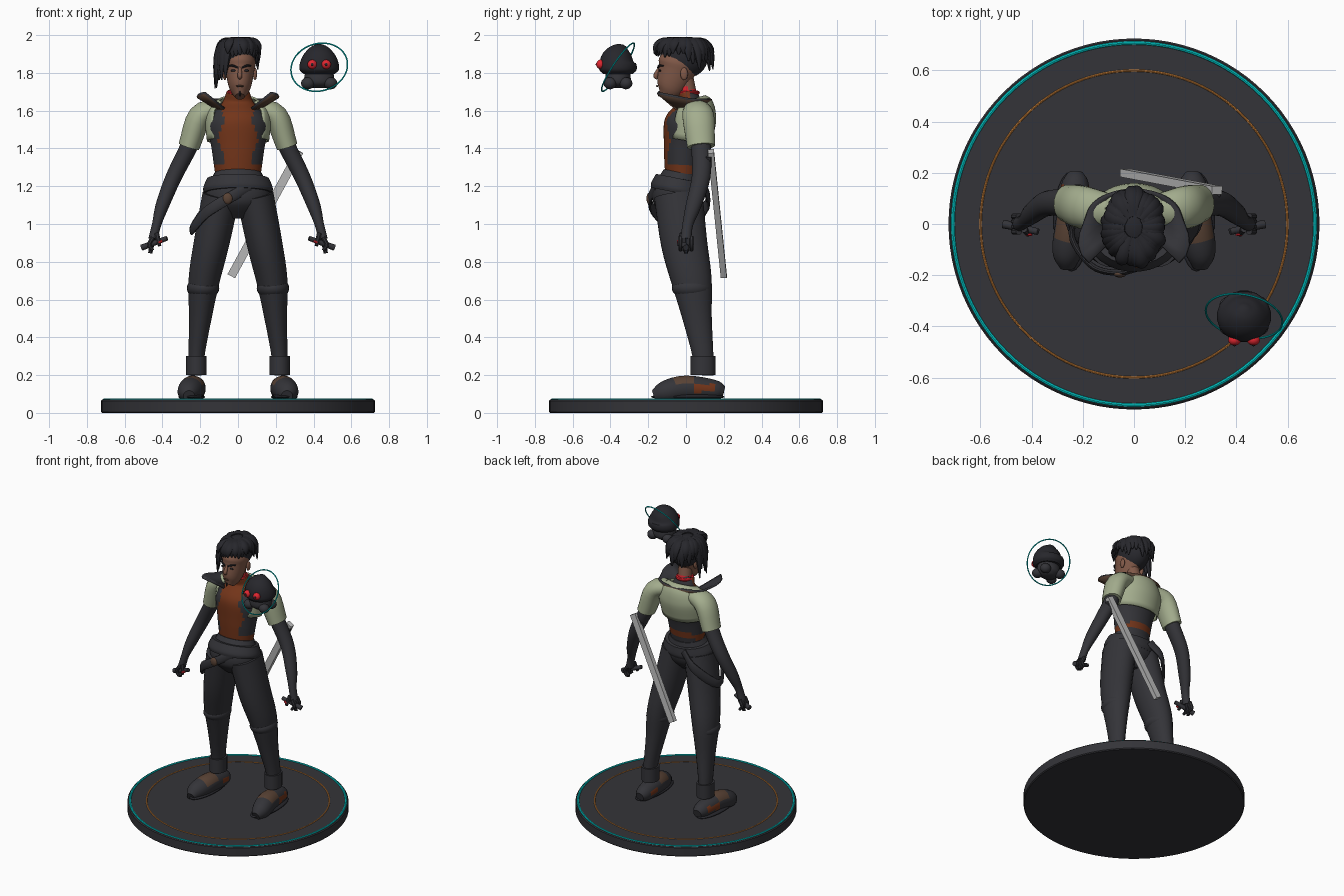
import bpy, bmesh, math, random
from mathutils import Vector, Matrix

random.seed(4)
cube = bpy.data.objects.get("Cube")
if cube:
    bpy.data.objects.remove(cube, do_unlink=True)


def material(name, red, green, blue):
    mat = bpy.data.materials.new(name)
    mat.use_nodes = True
    colour = (red, green, blue, 1)
    mat.diffuse_color = colour
    mat.node_tree.nodes["Principled BSDF"].inputs["Base Color"].default_value = colour
    return mat


CHARCOAL = material("charcoal", .034, .034, .04)
BLACK = material("hair black", .02, .02, .025)
SAGE = material("sage green", .37, .42, .27)
RUST = material("rust brown", .17, .035, .01)
SKIN = material("brown skin", .22, .1, .065)
LEATHER = material("dark leather", .1, .055, .035)
RED = material("bright red", .75, .02, .03)
CYAN = material("cyan", 0, .6, .6)
ORANGE = material("orange", .6, .22, .04)
STEEL = material("steel grey", .5, .5, .5)


def finish(name, bm, materials, rule=None):
    """Turn a bmesh into a smooth shaded object, colouring faces by a rule."""
    bmesh.ops.recalc_face_normals(bm, faces=bm.faces)
    if rule:
        for face in bm.faces:
            face.material_index = rule(face.calc_center_median())
    mesh = bpy.data.meshes.new(name)
    bm.to_mesh(mesh)
    bm.free()
    for mat in materials:
        mesh.materials.append(mat)
    part = bpy.data.objects.new(name, mesh)
    bpy.context.collection.objects.link(part)
    bpy.ops.object.select_all(action="DESELECT")
    part.select_set(True)
    bpy.context.view_layer.objects.active = part
    bpy.ops.object.shade_smooth_by_angle(angle=math.radians(40))
    return part


def spline(points, steps):
    """Smooth interpolation through the given vectors."""
    first, last = points[0], points[-1]
    padded = [first * 2 - points[1], *points, last * 2 - points[-2]]
    result = []
    for a, b, c, d in zip(padded, padded[1:], padded[2:], padded[3:]):
        for step in range(steps):
            t = step / steps
            into, out = (c - a) / 2, (d - b) / 2
            curve = b + into * t + (3 * (c - b) - 2 * into - out) * t * t
            result.append(curve + (2 * (b - c) + into + out) * t * t * t)
    return result + [last]


def tube(name, materials, rings, side=1, sides=20, steps=4, flat=1, ref=(0, 1, 0),
         rule=None, floor=None, opening=None):
    """Loft ellipses, given as (point, size), along a path. The half width along ref is size * flat."""
    rings = spline([Vector((p[0] * side, p[1], p[2], size)) for p, size in rings], steps)
    centres = [ring.to_3d() for ring in rings]
    bm = bmesh.new()
    loops = []
    for i, (ring, centre) in enumerate(zip(rings, centres)):
        ahead = centres[min(i + 1, len(centres) - 1)]
        along = (ahead - centres[max(i - 1, 0)]).normalized()
        across = Vector(ref).cross(along).normalized()
        upward = along.cross(across) * flat
        size = max(ring.w, .002)
        loop = []
        for j in range(sides):
            turn = math.tau * (j + .5) / sides
            corner = centre + (across * math.cos(turn) + upward * math.sin(turn)) * size
            if floor is not None:
                corner.z = max(corner.z, floor)
            loop.append(bm.verts.new(corner))
        loops.append(loop)
    for lower, upper in zip(loops, loops[1:]):
        for j in range(sides):
            bm.faces.new((lower[j], lower[j - 1], upper[j - 1], upper[j]))
    if opening:
        gap = [face for face in bm.faces if opening(face.calc_center_median())]
        bmesh.ops.delete(bm, geom=gap, context="FACES")
    else:
        bm.faces.new(loops[0])
        bm.faces.new(loops[-1])
    return finish(name, bm, materials, rule)


def ball(name, mat, centre, size):
    bm = bmesh.new()
    place = Matrix.Translation(centre) @ Matrix.Diagonal((*size, 1))
    bmesh.ops.create_uvsphere(bm, u_segments=24, v_segments=16, radius=1, matrix=place)
    finish(name, bm, [mat])


def hoop(name, mat, centre, radius, width, rotation=(0, 0, 0)):
    bpy.ops.mesh.primitive_torus_add(location=centre, rotation=rotation, major_radius=radius,
                                     minor_radius=width, major_segments=96, minor_segments=8)
    ring = bpy.context.object
    ring.name = name
    ring.data.materials.append(mat)
    bpy.ops.object.shade_smooth_by_angle()


# Display base with two inlaid rings
bm = bmesh.new()
bmesh.ops.create_cone(bm, cap_ends=True, segments=96, radius1=.725, radius2=.725, depth=.07,
                      matrix=Matrix.Translation((0, 0, .035)))
bevel = finish("base", bm, [CHARCOAL]).modifiers.new("edge", "BEVEL")
bevel.width = .006
hoop("base_outer_ring", CYAN, (0, 0, .068), .708, .008)
hoop("base_inner_ring", ORANGE, (0, 0, .069), .6, .005)

# Joints of the left limbs, mirrored for the right
hip, thigh, knee = (.09, -.04, 1.15), (.14, -.01, .9), (.18, .03, .7)
calf, ankle, cuff = (.2, .06, .5), (.22, .09, .3), (.22, .09, .2)
toe, instep, heel = (.26, -.17, .09), (.24, 0, .13), (.23, .2, .11)
shoulder, sleeve_end = (.2, .065, 1.57), (.26, .08, 1.41)
elbow, forearm, wrist = (.34, .08, 1.25), (.4, .04, 1.1), (.43, .01, 1)
palm = Vector((.45, 0, .92))


def shoe_colour(c):
    if c.z > .15 and -.07 < c.y < .03:
        return 1
    return 2 if .06 < c.y < .15 and .11 < c.z < .15 else 0


for side, tag in ((1, "left"), (-1, "right")):
    def limb(part, mat, *rings, **options):
        tube(f"{tag}_{part}", [mat], rings, side, **options)

    def lump(part, mat, centre, size):
        ball(f"{tag}_{part}", mat, (centre[0] * side, *centre[1:]), size)

    # Legs and shoes
    limb("trouser_leg", CHARCOAL, (hip, .1), (thigh, .095), (knee, .083), (calf, .06),
         (ankle, .043), (cuff, .043), flat=1.3)
    lump("knee_fold", CHARCOAL, (.185, .03, .66), (.086, .105, .06))
    limb("boot_cuff", CHARCOAL, (cuff, .055), (ankle, .055), flat=1.2)
    tube(tag + "_shoe", [CHARCOAL, LEATHER, RUST],
         [(toe, .03), ((.26, -.11, .11), .06), (instep, .068), ((.23, .15, .12), .055), (heel, .03)],
         side, sides=24, ref=(1, 0, 0), floor=.07, rule=shoe_colour)
    lump("sole", BLACK, (.245, .01, .085), (.07, .195, .018))

    # Arms, sleeves and hands
    limb("arm", CHARCOAL, (shoulder, .055), (sleeve_end, .047), (elbow, .043), (forearm, .036),
         (wrist, .025), (palm, .025), flat=1.15)
    limb("sleeve", SAGE, ((.1, .055, 1.61), .05), (shoulder, .065), (sleeve_end, .057), flat=1.3)
    for finger in range(4):
        knuckle = palm + Vector((0, .02 * finger - .03, .01))
        limb(f"finger_{finger}", CHARCOAL, (knuckle, .013), (knuckle + Vector((.02, 0, -.04)), .012),
             (knuckle + Vector((0, 0, -.07)), .009), sides=8)
    limb("thumb", CHARCOAL, (palm + Vector((-.02, -.02, .03)), .014), ((.415, -.04, .885), .01), sides=8)

    # Small device held in each hand
    limb("handle", CHARCOAL, ((.375, -.03, .925), .013), ((.51, 0, .875), .017), sides=10)
    limb("handle_light", RED, ((.4, -.04, .91), .008), ((.42, -.04, .9), .008), sides=8)
    limb("handle_grip", BLACK, (palm, .014), ((.465, 0, .845), .012), sides=8)

# Hips, belt and slung strap
tube("hips", [CHARCOAL], [((0, -.04, 1.03), .07), ((0, -.04, 1.1), .155), ((0, -.04, 1.17), .17),
                          ((0, -.02, 1.27), .125)], flat=.8, sides=28)
tube("belt", [CHARCOAL], [((0, -.045, 1.165), .18), ((0, -.04, 1.19), .185), ((0, -.03, 1.24), .165)],
     flat=.8, sides=28)
tube("slung_strap", [CHARCOAL], [((.06, -.16, 1.2), .011), ((-.06, -.19, 1.13), .012),
                                 ((-.17, -.16, 1.06), .012), ((-.245, -.03, .97), .012),
                                 ((-.15, .11, 1.1), .012), ((-.05, .1, 1.2), .011)],
     flat=2.5, ref=(0, 0, 1), sides=12)
ball("strap_buckle", LEATHER, (-.055, -.195, 1.135), (.026, .014, .03))


# Torso, with the shirt panel and waist band coloured by position
def shirt_colour(c):
    panel_width = .075 + .03 * math.cos((c.z - 1.45) * 14) ** 2
    return int(c.y < .02 and abs(c.x) < panel_width or 1.275 < c.z < 1.32)


tube("torso", [CHARCOAL, RUST], [((0, -.02, 1.22), .115), ((0, -.01, 1.4), .14), ((0, .01, 1.54), .16),
                                 ((0, .02, 1.64), .085), ((0, 0, 1.7), .06)],
     flat=.77, sides=48, steps=8, rule=shirt_colour)
jacket = tube("jacket", [SAGE], [((0, .01, 1.44), .165), ((0, .03, 1.56), .175), ((0, .04, 1.62), .15),
                                 ((0, .03, 1.66), .1)],
              flat=.75, sides=48, opening=lambda c: c.y < 0 and abs(c.x) < .125)
jacket.modifiers.new("cloth", "SOLIDIFY").thickness = .01

# Flared open collar, leather lined
bm = bmesh.new()
rows = []
for step in range(25):
    turn = math.radians(-52 + 284 * step / 24)
    front = max(0, -math.sin(turn))
    row = []
    for flare in (0, .5, 1):
        width = .1 + flare * (.08 + .13 * front)
        y = .025 + math.sin(turn) * (.085 + .015 * flare) - .12 * front * flare
        row.append(bm.verts.new((math.cos(turn) * width, y, 1.61 + flare * (.055 + .045 * front))))
    rows.append(row)
for here, there in zip(rows, rows[1:]):
    for j in range(2):
        bm.faces.new((here[j], there[j], there[j + 1], here[j + 1]))
lining = finish("collar", bm, [CHARCOAL, LEATHER]).modifiers.new("lining", "SOLIDIFY")
lining.thickness, lining.material_offset = .014, 1

# Neck and head
tube("neck", [SKIN, RED], [((0, .02, 1.62), .05), ((.01, -.01, 1.8), .045)], steps=8,
     rule=lambda c: int(c.z < 1.72 and c.y > -.02))
hoop("neck_band", RED, (0, .012, 1.695), .05, .011)
tube("head", [SKIN], [((.01, -.11, 1.675), .025), ((.01, -.085, 1.72), .056), ((.01, -.05, 1.81), .076),
                      ((.01, -.035, 1.87), .08), ((.01, -.02, 1.96), .03)], flat=1.3, sides=28)
tube("nose", [SKIN], [((.01, -.14, 1.83), .007), ((.01, -.16, 1.785), .013), ((.01, -.15, 1.77), .007)],
     sides=10)
ball("mouth", LEATHER, (.01, -.153, 1.73), (.022, .006, .005))
ball("chin_tuft", BLACK, (.01, -.143, 1.69), (.005, .006, .015))
for side, tag in ((-1, "right"), (1, "left")):
    def beside(offset, y, z):
        return .01 + side * offset, y, z

    ball(tag + "_ear", SKIN, beside(.08, -.01, 1.795), (.011, .02, .033))
    ball(tag + "_eye", BLACK, beside(.034, -.138, 1.812), (.015, .006, .006))
    tube(tag + "_eyebrow", [BLACK], [(beside(.012, -.148, 1.828), .005), (beside(.036, -.142, 1.838), .006),
                                     (beside(.058, -.12, 1.838), .004)], sides=8, ref=(0, 0, 1))

# Hair: cap, then tapering locks that hang long on the right
ball("hair_cap", BLACK, (0, -.01, 1.88), (.095, .125, .11))
LOCKS = 34
for lock in range(LOCKS):
    turn = math.tau * lock / LOCKS
    out = Vector((math.cos(turn), math.sin(turn), 0))
    spread = Vector((.105 * out.x, .135 * out.y, 0)) * random.uniform(.95, 1.1)
    if out.x < -.5 and out.y < .2:
        fall = random.uniform(.17, .27)
    elif out.y > 0:
        fall = random.uniform(.1, .17)
    else:
        fall = random.uniform(.07, .1)
    crown = Vector((0, -.013, 1.975))
    drop = Vector((0, 0, -fall))
    tube(f"hair_lock_{lock}", [BLACK], [(crown + spread * .3, .015), (crown + spread * .75 + drop * .1, .02),
                                        (crown + spread + drop * .45, .018),
                                        (crown + spread * 1.08 + drop, .003)],
         sides=8, flat=1.4, ref=(-out.y, out.x, 0))

# Sword slung behind
tube("sword", [STEEL], [((.325, .132, 1.385), .032), ((-.035, .2, .725), .032)], sides=4, flat=.7)
tube("sword_mount", [CHARCOAL], [((.315, .12, 1.365), .028), ((.285, .12, 1.31), .028)], sides=8)

# Hovering hooded companion with its halo
centre = Vector((.43, -.36, 1.84))


def around(x, y, z):
    return centre + Vector((x, y, z))


tube("companion_hood", [BLACK], [(around(0, 0, -.045), .085), (around(0, 0, -.02), .106),
                                 (around(0, 0, .03), .097), (around(0, .02, .08), .06),
                                 (around(0, .035, .105), .012)], flat=.95)
tube("companion_body", [CHARCOAL], [(around(0, 0, -.12), .045), (around(0, 0, -.09), .08),
                                    (around(0, 0, -.03), .075)], flat=.85)
for side, tag in ((-1, "right"), (1, "left")):
    ball(f"companion_{tag}_eye", RED, around(side * .037, -.093, .005), (.025, .022, .025))
    ball(f"companion_{tag}_pupil", BLACK, around(side * .037, -.113, .005), (.008, .005, .008))
    for end in (-1, 1):
        ball(f"companion_{tag}_foot", CHARCOAL, around(side * .06, end * .042, -.095), (.036, .034, .032))
hoop("companion_halo", CYAN, around(0, 0, -.01), .152, .004, (math.radians(57), 0, math.radians(-12)))
